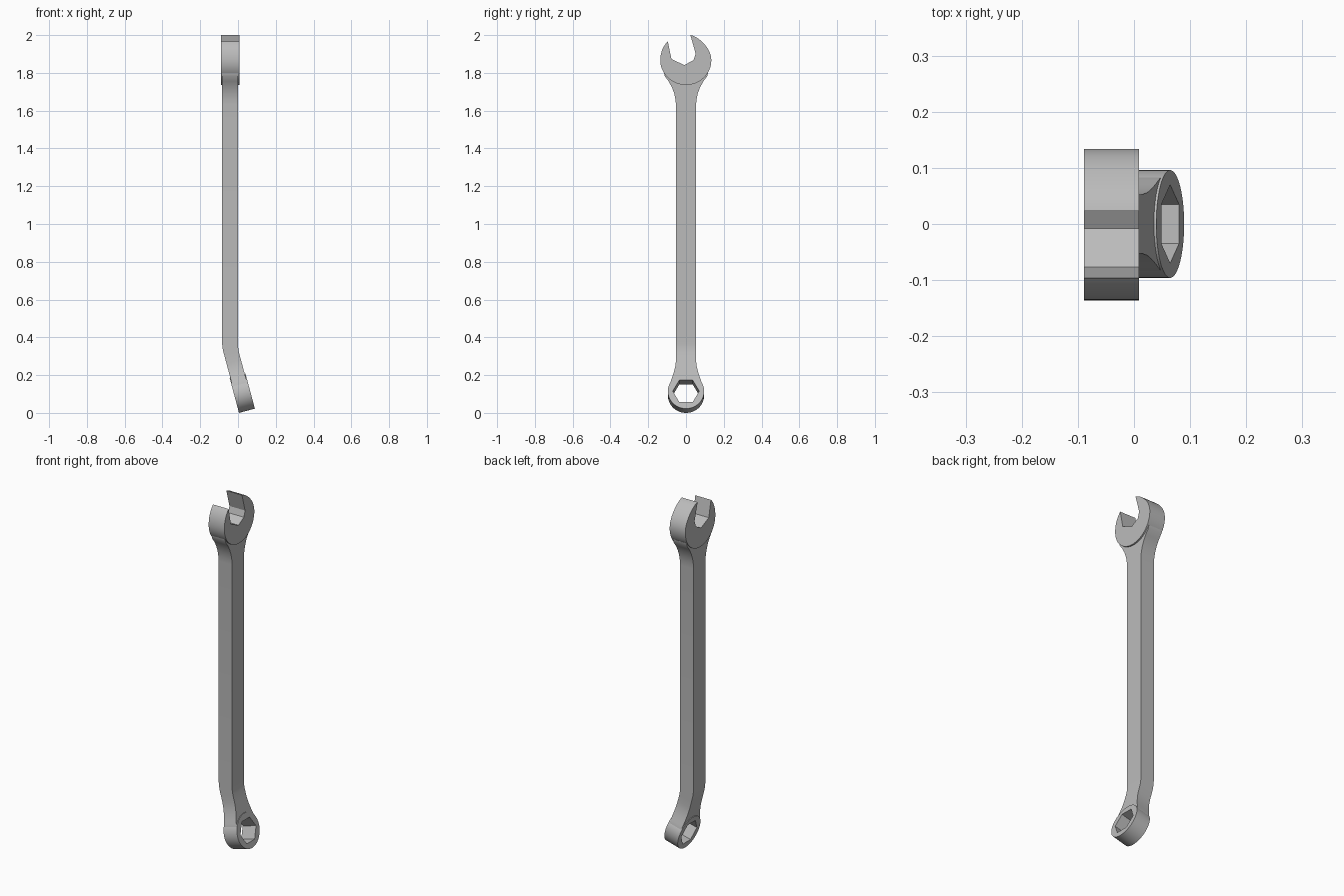
import bpy, bmesh, math
from mathutils import Matrix

cube = bpy.data.objects.get("Cube")
if cube:
    bpy.data.objects.remove(cube, do_unlink=True)

steel = bpy.data.materials.new("steel_grey")
steel.use_nodes = True
GREY = (0.5, 0.5, 0.5, 1)
steel.diffuse_color = GREY
steel.node_tree.nodes["Principled BSDF"].inputs["Base Color"].default_value = GREY

TILT = math.radians(15)
RING_AT = (0.0225, 0, 0.104)


def make(name, bm):
    bmesh.ops.recalc_face_normals(bm, faces=bm.faces)
    mesh = bpy.data.meshes.new(name)
    bm.to_mesh(mesh)
    bm.free()
    ob = bpy.data.objects.new(name, mesh)
    ob.data.materials.append(steel)
    bpy.context.collection.objects.link(ob)
    return ob


def prism(name, outline, x0, x1):
    """Extrude a (y, z) outline along x."""
    bm = bmesh.new()
    face = bm.faces.new([bm.verts.new((x0, y, z)) for y, z in outline])
    ext = bmesh.ops.extrude_face_region(bm, geom=[face])
    verts = [g for g in ext["geom"] if isinstance(g, bmesh.types.BMVert)]
    bmesh.ops.translate(bm, verts=verts, vec=(x1 - x0, 0, 0))
    return make(name, bm)


def polygon(radius, sides):
    return [(radius * math.cos(math.tau * i / sides), radius * math.sin(math.tau * i / sides))
            for i in range(sides)]


def activate(ob):
    bpy.ops.object.select_all(action="DESELECT")
    ob.select_set(True)
    bpy.context.view_layer.objects.active = ob


# Open jaw: slightly swelling round outline with an angled slot
RADII = [(80, 0.135), (46, 0.129), (0, 0.134), (-90, 0.131), (-180, 0.136), (-226, 0.139)]


def jaw_radius(angle):
    for (a, ra), (b, rb) in zip(RADII, RADII[1:]):
        if angle >= b:
            t = (a - angle) / (a - b)
            return ra + (rb - ra) * t * t * (3 - 2 * t)
    return RADII[-1][1]


outline = []
for i in range(61):
    deg = 80 - 306 * i / 60
    r, a = jaw_radius(deg), math.radians(deg)
    outline.append((r * math.cos(a), 1.867 + r * math.sin(a)))
outline += [(-0.077, 1.873), (-0.008, 1.841), (0.04, 1.868), (0.051, 1.902)]
jaw = prism("open_jaw", outline, -0.0895, 0.009)

# Shaft: rectangular sections (height, half width) swept along the bent handle
SECTIONS = [(1.80, 0.116), (1.783, 0.113), (1.755, 0.092), (1.725, 0.075), (1.69, 0.062),
            (1.66, 0.056), (1.63, 0.053), (0.38, 0.053), (0.36, 0.053), (0.345, 0.053),
            (0.33, 0.053), (0.31, 0.053), (0.27, 0.053), (0.24, 0.056), (0.21, 0.063),
            (0.185, 0.071), (0.166, 0.078), (0.15, 0.083), (0.12, 0.088)]
BEND_TOP, BEND_LEN = 0.38, 0.07


def bend(z):
    """Centre line x and tilt at height z."""
    d = max(0, BEND_TOP - z)
    slope = math.tan(TILT)
    if d < BEND_LEN:
        return -0.0425 + slope * d * d / (2 * BEND_LEN), math.atan(slope * d / BEND_LEN)
    return -0.0425 + slope * (d - BEND_LEN / 2), TILT


bm = bmesh.new()
rings = []
for z, w in SECTIONS:
    x, tilt = bend(z)
    half = 0.0425 - 0.003 * tilt / TILT
    dx, dz = half * math.cos(tilt), half * math.sin(tilt)
    rings.append([bm.verts.new((x + s * dx, y, z + s * dz))
                  for s, y in ((-1, -w), (1, -w), (1, w), (-1, w))])
for up, low in zip(rings, rings[1:]):
    for i in range(4):
        j = (i + 1) % 4
        bm.faces.new((up[i], up[j], low[j], low[i]))
bm.faces.new(rings[0])
bm.faces.new(rings[-1])
shaft = make("shaft", bm)

# Box end: tilted round collar
collar = prism("ring_end", polygon(0.096, 64), -0.0435, 0.0435)
cutter = prism("hex_cutter", polygon(0.07, 6), -0.2, 0.2)
for ob in (collar, cutter):
    ob.data.transform(Matrix.Translation(RING_AT) @ Matrix.Rotation(-TILT, 4, "Y"))

# Hexagonal hole through the collar and the end of the shaft
for ob in (collar, shaft):
    mod = ob.modifiers.new("hex_hole", "BOOLEAN")
    mod.operation = "DIFFERENCE"
    mod.solver = "EXACT"
    mod.object = cutter
    activate(ob)
    bpy.ops.object.modifier_apply(modifier=mod.name)
bpy.data.objects.remove(cutter, do_unlink=True)

for ob in (jaw, shaft, collar):
    activate(ob)
    bpy.ops.object.shade_smooth_by_angle(angle=math.radians(30))
